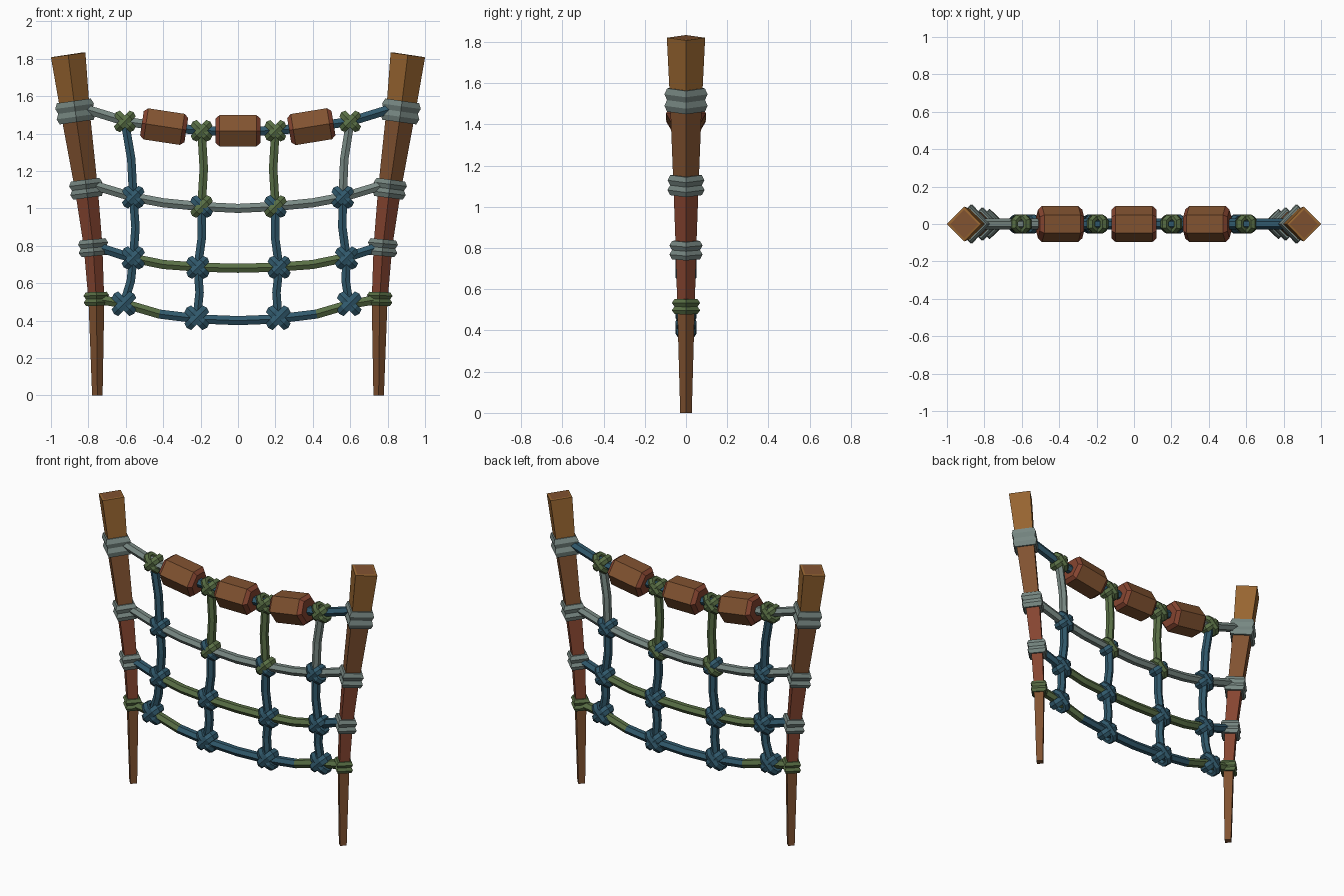
import bpy, bmesh, math
from mathutils import Vector

if "Cube" in bpy.data.objects:
    bpy.data.objects.remove(bpy.data.objects["Cube"])

def make_mat(name, rgb):
    m = bpy.data.materials.new(name)
    m.diffuse_color = (*rgb, 1)
    m.use_nodes = True
    m.node_tree.nodes["Principled BSDF"].inputs["Base Color"].default_value = m.diffuse_color
    return m

WOOD = make_mat("brown_wood", (0.22, 0.085, 0.03))
ORANGE = make_mat("orange_wood", (0.31, 0.13, 0.03))
RED = make_mat("red_wood", (0.24, 0.06, 0.03))
BLUE = make_mat("blue_rope", (0.03, 0.10, 0.15))
GREEN = make_mat("green_rope", (0.10, 0.16, 0.06))
GREY = make_mat("grey_rope", (0.19, 0.25, 0.23))
Y = Vector((0, 1, 0))

def sweep(name, pts, rb, rn, sides, b, mats, phase=0.0, closed=False):
    """Sweep a polygon along a planar path; b is the path plane's normal."""
    bm = bmesh.new()
    n = len(pts)
    rings = []
    for i, p in enumerate(pts):
        prev = pts[i - 1] if closed or i else p
        nxt = pts[(i + 1) % n] if closed or i < n - 1 else p
        d1 = (p - prev).normalized() if prev != p else (nxt - p).normalized()
        d2 = (nxt - p).normalized() if nxt != p else d1
        t = (d1 + d2).normalized()
        side = b.cross(t) / max(t.dot(d1), 0.5)
        kb = rb[i] if isinstance(rb, list) else rb
        kn = rn[i] if isinstance(rn, list) else rn
        ring = []
        for k in range(sides):
            a = phase + math.tau * k / sides
            ring.append(bm.verts.new(p + b * kb * math.cos(a) + side * kn * math.sin(a)))
        rings.append(ring)
    for i in range(n if closed else n - 1):
        r0, r1 = rings[i], rings[(i + 1) % n]
        for k in range(sides):
            j = (k + 1) % sides
            f = bm.faces.new((r0[k], r0[j], r1[j], r1[k]))
            f.material_index = min(i, len(mats) - 1)
    if not closed:
        bm.faces.new(rings[0][::-1])
        bm.faces.new(rings[-1]).material_index = len(mats) - 1
    bmesh.ops.recalc_face_normals(bm, faces=bm.faces)
    me = bpy.data.meshes.new(name)
    bm.to_mesh(me)
    bm.free()
    for m in mats:
        me.materials.append(m)
    ob = bpy.data.objects.new(name, me)
    bpy.context.collection.objects.link(ob)
    return ob

def xz(pts):
    return [Vector((x, 0, z)) for x, z in pts]

# Leaning posts with diamond section, and two lashings per rope row
POST = [(0.752, 0), (0.757, 0.5), (0.775, 0.8), (0.81, 1.1), (0.868, 1.5), (0.908, 1.82), (0.9083, 1.822)]
POST_R = [0.028, 0.042, 0.05, 0.061, 0.077, 0.093, 0.076]
POST_MATS = [WOOD, RED, RED, WOOD, ORANGE, ORANGE, WOOD]
# x, z, lean, outer radius, band spacing, colour
LASH = [(0.870, 1.518, 0.14, 0.104, 0.056, GREY), (0.811, 1.105, 0.13, 0.089, 0.048, GREY),
        (0.773, 0.790, 0.09, 0.080, 0.044, GREY), (0.757, 0.516, 0.03, 0.068, 0.036, GREEN)]
for s, label in ((-1, "left"), (1, "right")):
    sweep(f"{label}_post", xz([(s * x, z) for x, z in POST]), POST_R, POST_R, 4, Y, POST_MATS)
    for row, (x, z, lean, r, gap, mat) in enumerate(LASH, 1):
        axis = Vector((s * lean, 0, 1)).normalized()
        across = Y.cross(axis)
        for k in (-1, 1):
            c = Vector((s * x, 0, z)) + axis * gap * k / 2
            q = r - 0.025
            path = [c + across * q, c + Y * q, c - across * q, c - Y * q]
            sweep(f"{label}_lashing_{row}", path, gap * 0.6, 0.018, 6, axis, [mat],
                  math.pi / 6, True)

# Sagging horizontal ropes
ROWS = [
    [(-0.86, 1.545), (-0.6, 1.465), (-0.4, 1.435), (-0.2, 1.417), (0, 1.41)],
    [(-0.81, 1.135), (-0.56, 1.06), (-0.4, 1.03), (-0.2, 1.01), (0, 1.0)],
    [(-0.77, 0.80), (-0.57, 0.735), (-0.4, 0.70), (-0.2, 0.685), (0, 0.68)],
    [(-0.755, 0.515), (-0.6, 0.488), (-0.42, 0.435), (-0.2, 0.408), (0, 0.40)]]
ROW_MATS = [[GREY, GREY, BLUE], [GREY], [BLUE, GREEN, GREEN, GREEN, GREEN, GREEN, GREEN, BLUE],
            [GREEN, GREEN, BLUE, BLUE, BLUE, BLUE, GREEN, GREEN]]
for i, half in enumerate(ROWS):
    pts = half + [(-x, z) for x, z in half[-2::-1]]
    sweep(f"cross_rope_{i + 1}", xz(pts), 0.029, 0.028, 6, Y, ROW_MATS[i])

# Upright ropes, listed by their four crossings from top to bottom
UPRIGHTS = [
    [(-0.605, 1.465), (-0.56, 1.06), (-0.56, 0.735), (-0.61, 0.49)],
    [(-0.195, 1.415), (-0.195, 1.01), (-0.215, 0.685), (-0.22, 0.415)],
    [(0.20, 1.415), (0.20, 1.01), (0.22, 0.685), (0.215, 0.415)],
    [(0.60, 1.465), (0.56, 1.06), (0.58, 0.735), (0.595, 0.49)]]
UP_MATS = [[BLUE], [GREEN, GREEN, BLUE, BLUE, BLUE], [GREEN, GREEN, BLUE, BLUE, BLUE], [GREY, GREY, BLUE]]
for i, pts in enumerate(UPRIGHTS):
    path = []
    for (x0, z0), (x1, z1) in zip(pts, pts[1:]):
        bow = 0.012 if x0 < 0 else -0.012
        path += [(x0, z0), ((x0 + x1) / 2 + bow, (z0 + z1) / 2)]
    sweep(f"upright_rope_{i + 1}", xz(path + [pts[-1]]), 0.027, 0.026, 6, Y, UP_MATS[i])

# Crossed knots: two diagonal loops around every crossing
LOOP = [(1, .5), (.6, 1), (-.6, 1), (-1, .5), (-1, -.5), (-.6, -1), (.6, -1), (1, -.5)]
for i, pts in enumerate(UPRIGHTS):
    for row, (x, z) in enumerate(pts):
        size = (0.98, 1.03, 1.06, 1.14)[row]
        for k in (-1, 1):
            d = Vector((k, 0, 1)).normalized()
            b = Y.cross(d)
            depth = 0.034 if k > 0 else 0.030
            path = [Vector((x, 0, z)) + d * u * 0.052 * size + Y * v * depth for u, v in LOOP]
            green = row == 0 or (row == 1 and i in (1, 2) and k > 0)
            sweep(f"knot_{row + 1}_{i + 1}", path, 0.026 * size, 0.017, 6, b,
                  [GREEN if green else BLUE], math.pi / 6, True)

# Hexagonal wooden floats threaded on the top rope
for name, x, z, tilt in (("left_float", -0.395, 1.437, -0.15), ("middle_float", 0, 1.415, 0),
                         ("right_float", 0.392, 1.437, 0.16)):
    d = Vector((math.cos(tilt), 0, math.sin(tilt)))
    path = [Vector((x, 0, z)) + d * u for u in (-0.12, -0.098, 0.098, 0.12)]
    r = [0.076, 0.097, 0.097, 0.076]
    sweep(name, path, r, r, 6, Y, [RED, WOOD, RED])
